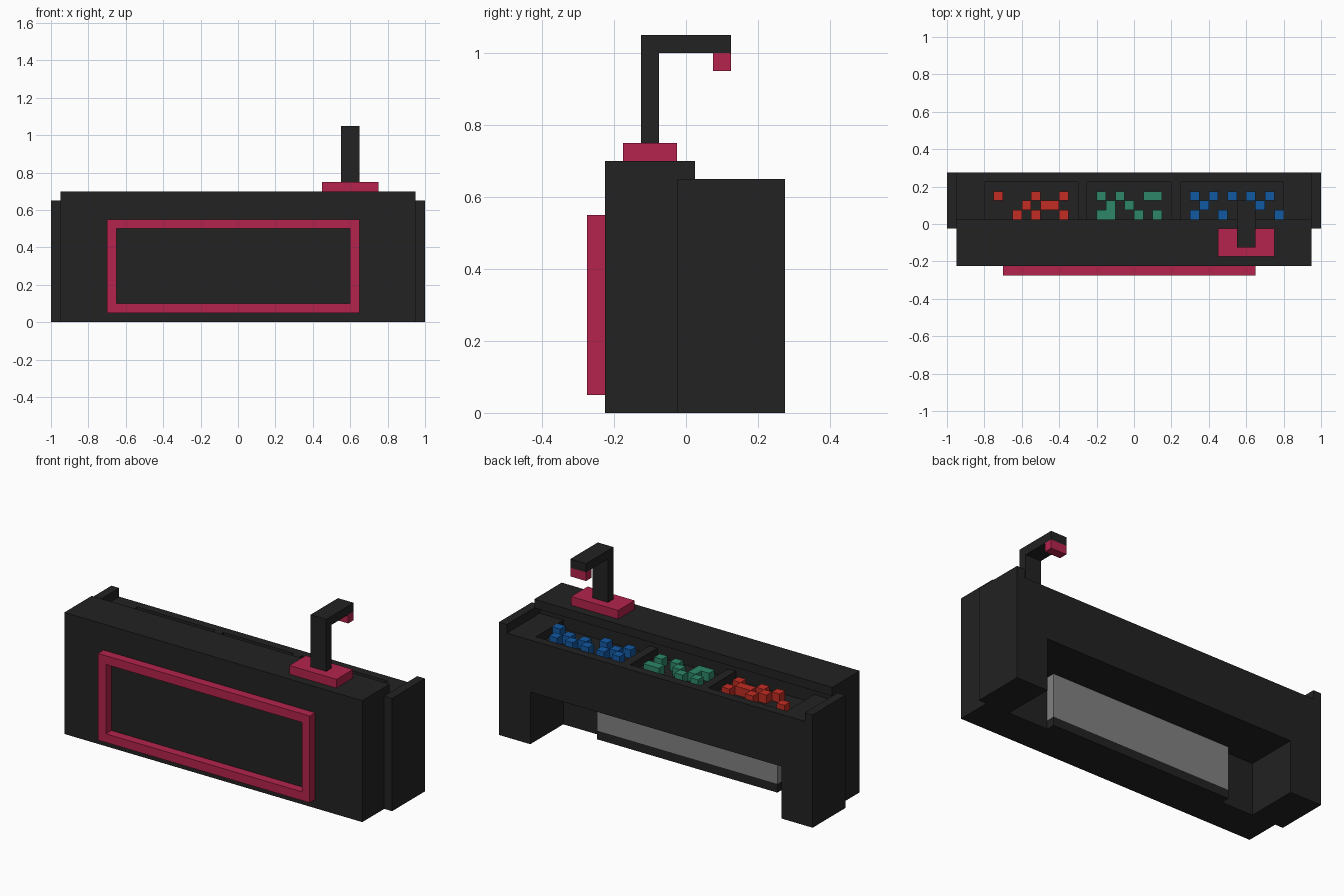
import bpy
import bmesh
from mathutils import Matrix, Vector

cube = bpy.data.objects.get("Cube")
if cube:
    bpy.data.objects.remove(cube, do_unlink=True)


def material(name, rgb):
    m = bpy.data.materials.new(name)
    m.use_nodes = True
    col = (*rgb, 1.0)
    m.diffuse_color = col
    bsdf = next(n for n in m.node_tree.nodes if n.type == 'BSDF_PRINCIPLED')
    bsdf.inputs["Base Color"].default_value = col
    return m


black = material("charcoal", (0.016, 0.016, 0.016))
crimson = material("crimson", (0.46, 0.017, 0.072))
grey = material("mid_grey", (0.22, 0.22, 0.22))
red = material("red", (0.54, 0.026, 0.017))
green = material("green", (0.026, 0.242, 0.141))
blue = material("blue", (0.006, 0.1, 0.36))


def boxes(name, mat, *ranges):
    """One object made of boxes, each given as (x0, x1, y0, y1, z0, z1)."""
    bm = bmesh.new()
    for x0, x1, y0, y1, z0, z1 in ranges:
        centre = Vector((x0 + x1, y0 + y1, z0 + z1)) / 2
        size = Matrix.Diagonal((x1 - x0, y1 - y0, z1 - z0, 1))
        bmesh.ops.create_cube(bm, size=1, matrix=Matrix.Translation(centre) @ size)
    me = bpy.data.meshes.new(name)
    bm.to_mesh(me)
    bm.free()
    me.materials.append(mat)
    ob = bpy.data.objects.new(name, me)
    bpy.context.collection.objects.link(ob)
    return ob


# Front counter with a top that overhangs the tray
boxes("counter_front", black, (-0.95, 0.95, -0.225, -0.025, 0, 0.65))
boxes("counter_top", black, (-0.95, 0.95, -0.225, 0.025, 0.65, 0.70))

# Crimson frame on the front
boxes("front_frame", crimson,
      (-0.70, 0.65, -0.275, -0.225, 0.05, 0.10),
      (-0.70, 0.65, -0.275, -0.225, 0.50, 0.55),
      (-0.70, -0.65, -0.275, -0.225, 0.10, 0.50),
      (0.60, 0.65, -0.275, -0.225, 0.10, 0.50))

# Legs and raised end plates
for side, s in (("left", 1), ("right", -1)):
    a, b = sorted((0.80 * s, 1.0 * s))
    boxes(side + "_leg", black, (a, b, -0.025, 0.275, 0, 0.30))
    a, b = sorted((0.95 * s, 1.0 * s))
    boxes(side + "_end_plate", black, (a, b, -0.025, 0.275, 0.30, 0.65))

# Tray body, then the walls around its three pockets
FLOOR, RIM = 0.55, 0.60
boxes("tray_body", black, (-0.95, 0.95, -0.025, 0.275, 0.30, FLOOR))
boxes("tray_back_wall", black, (-0.95, 0.95, 0.225, 0.275, FLOOR, RIM))
boxes("tray_dividers", black,
      *[(x0, x1, -0.025, 0.225, FLOOR, RIM) for x0, x1 in
        ((-0.95, -0.80), (-0.30, -0.25), (0.20, 0.25), (0.80, 0.95))])

# Small cubes in the pockets, rows running from back to front
STEP = 0.05
fillings = (
    ("red_pieces", red, -0.75, ("#...#..#", "...#.##.", "..#.#..#")),
    ("green_pieces", green, -0.20, ("#.#..##", ".#.#...", "##..#.#")),
    ("blue_pieces", blue, 0.30, ("#.#.#.#.#.", ".#...#.#..", "#..#.....#")),
)
for name, mat, x0, rows in fillings:
    cells = []
    for r, row in enumerate(rows):
        y = 0.125 - r * STEP
        for c, mark in enumerate(row):
            if mark == "#":
                x = x0 + c * STEP
                cells.append((x, x + STEP, y, y + STEP, FLOOR, RIM))
    boxes(name, mat, *cells)

# Grey panel on a low plinth under the tray
boxes("rear_panel", grey, (-0.60, 0.55, -0.025, 0.025, 0.05, 0.30))
boxes("rear_panel_plinth", black, (-0.60, 0.55, -0.025, 0.025, 0, 0.05))

# Tap
boxes("tap_base", crimson, (0.45, 0.75, -0.175, -0.025, 0.70, 0.75))
boxes("tap_post", black, (0.55, 0.65, -0.125, -0.075, 0.75, 1.0))
boxes("tap_arm", black, (0.55, 0.65, -0.125, 0.125, 1.0, 1.05))
boxes("tap_nozzle", crimson, (0.55, 0.65, 0.075, 0.125, 0.95, 1.0))
